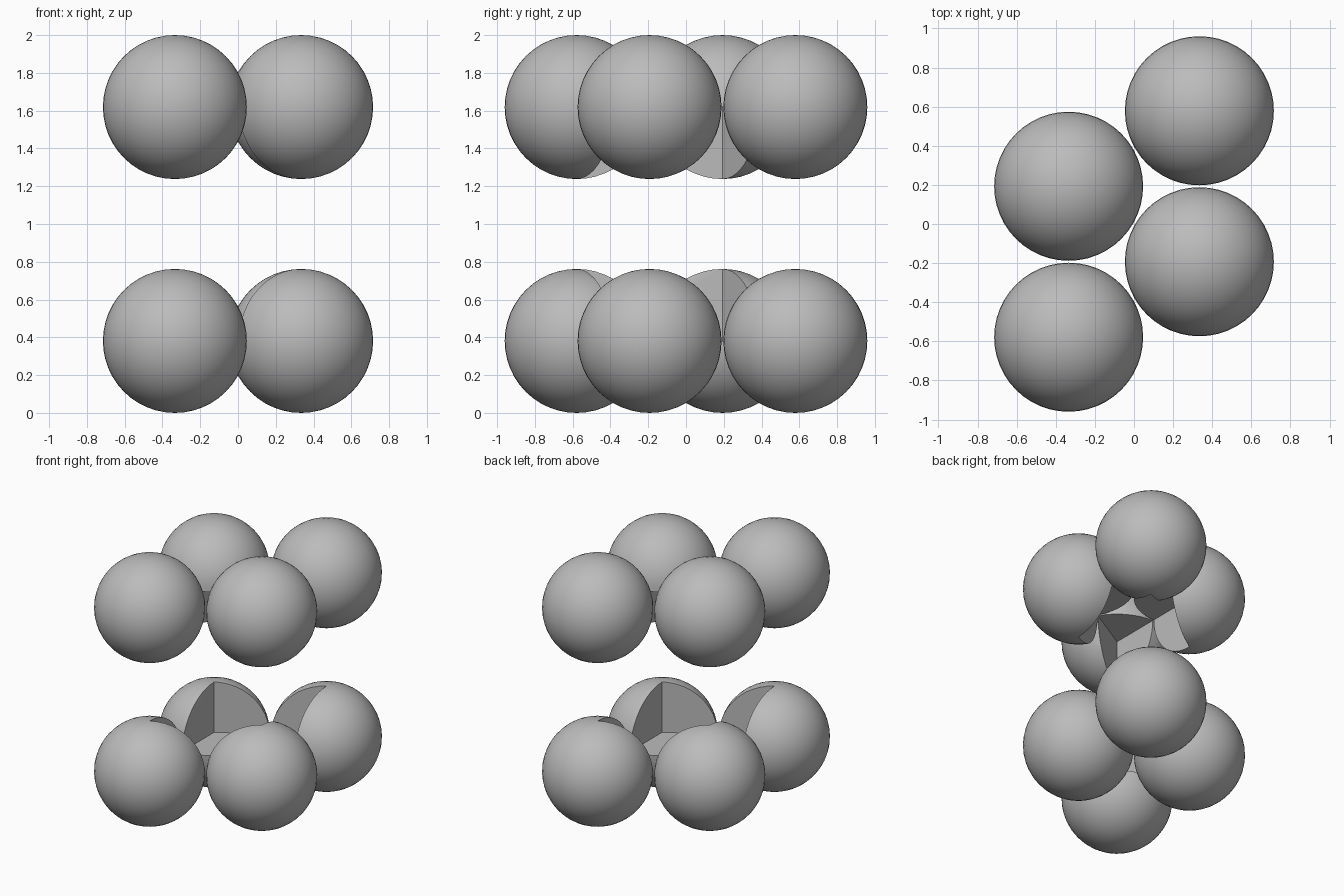
import bpy
import bmesh
import math

if "Cube" in bpy.data.objects:
    bpy.data.objects.remove(bpy.data.objects["Cube"])

R = 0.381                      # ball radius
A = 0.772                      # side of the rhombic cell
Z_LOW, Z_HIGH = R, 2.0 - R     # ball layer heights
DX, DY = A * math.sqrt(3) / 4, A / 4

# Rhombus corners, counter-clockwise from above
CORNERS = {
    "front_left": (-DX, -3 * DY),
    "front_right": (DX, -DY),
    "back_right": (DX, 3 * DY),
    "back_left": (-DX, DY),
}

grey = bpy.data.materials.new("neutral grey")
grey.diffuse_color = (0.5, 0.5, 0.5, 1.0)
grey.use_nodes = True
grey.node_tree.nodes["Principled BSDF"].inputs["Base Color"].default_value = grey.diffuse_color


def mesh_object(name, bm):
    bmesh.ops.recalc_face_normals(bm, faces=bm.faces)
    mesh = bpy.data.meshes.new(name)
    bm.to_mesh(mesh)
    bm.free()
    mesh.materials.append(grey)
    obj = bpy.data.objects.new(name, mesh)
    bpy.context.collection.objects.link(obj)
    return obj


# Rhombic prism whose corners are the ball centres
bm = bmesh.new()
base = bm.faces.new([bm.verts.new((x, y, Z_LOW)) for x, y in CORNERS.values()])
wall = bmesh.ops.extrude_face_region(bm, geom=[base], use_keep_orig=True)
bmesh.ops.translate(bm, vec=(0, 0, Z_HIGH - Z_LOW),
                    verts=[v for v in wall["geom"] if isinstance(v, bmesh.types.BMVert)])
cell = mesh_object("cell_cutter", bm)
cell.hide_render = True

# Eight corner balls, each with its inward wedge cut out by the prism
for layer, z in (("lower", Z_LOW), ("upper", Z_HIGH)):
    for corner, (x, y) in CORNERS.items():
        bm = bmesh.new()
        bmesh.ops.create_uvsphere(bm, u_segments=48, v_segments=24, radius=R)
        bmesh.ops.translate(bm, vec=(x, y, z), verts=bm.verts)
        ball = mesh_object(f"{layer}_{corner}_ball", bm)

        cut = ball.modifiers.new("wedge cut", "BOOLEAN")
        cut.operation = "DIFFERENCE"
        cut.solver = "EXACT"
        cut.object = cell

        bpy.ops.object.select_all(action="DESELECT")
        ball.select_set(True)
        bpy.context.view_layer.objects.active = ball
        bpy.ops.object.modifier_apply(modifier=cut.name)
        bpy.ops.object.shade_smooth_by_angle(angle=math.radians(30))

bpy.data.objects.remove(cell)
